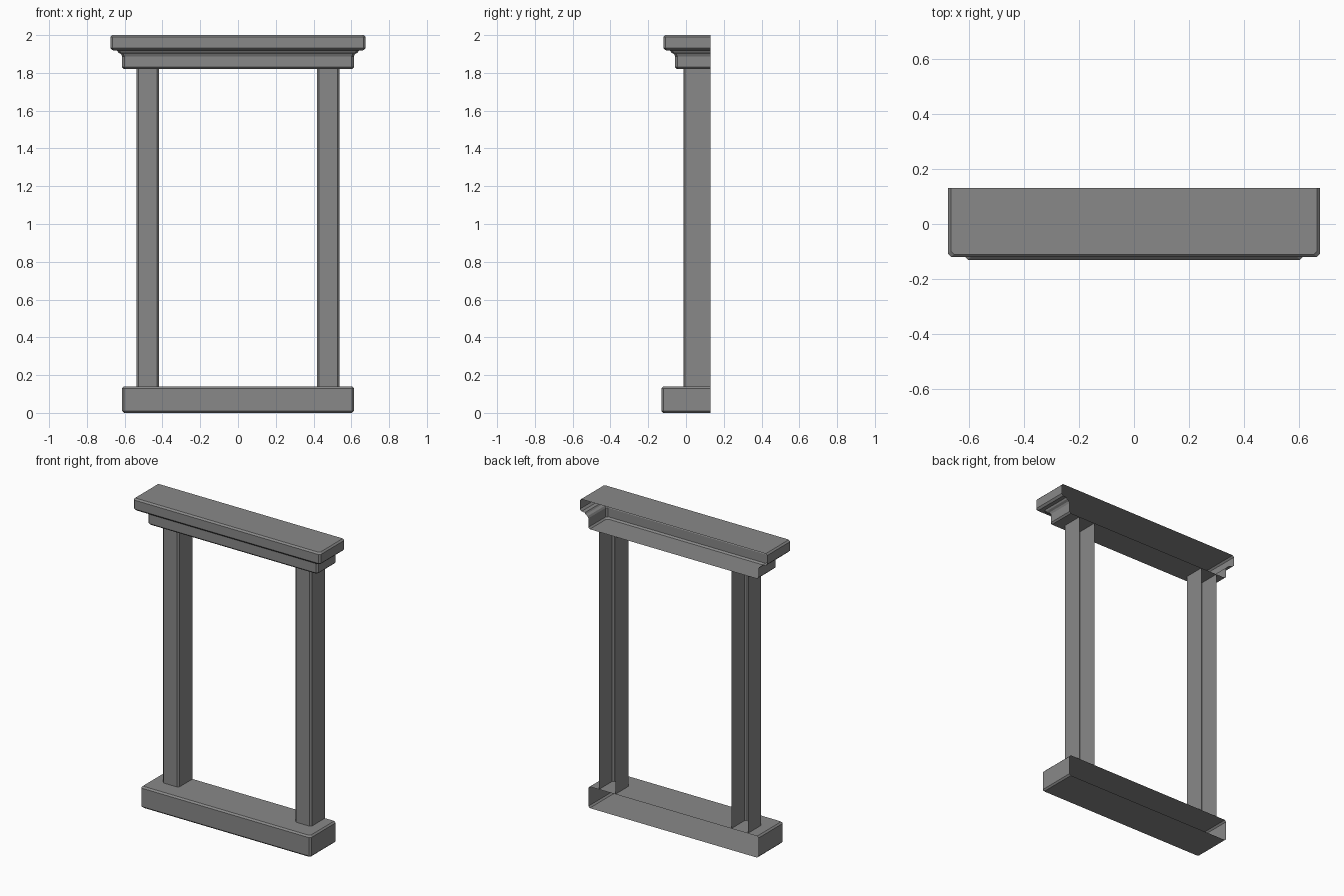
import bpy

cube = bpy.data.objects.get("Cube")
if cube:
    bpy.data.objects.remove(cube, do_unlink=True)

BACK = 0.13

stone = bpy.data.materials.new("grey stone")
stone.use_nodes = True
stone.diffuse_color = (0.25, 0.25, 0.25, 1)
stone.node_tree.nodes["Principled BSDF"].inputs["Base Color"].default_value = (0.25, 0.25, 0.25, 1)


def moulding(name, x0, x1, front, profile, chamfer, capped=True):
    """Sweep an (offset, height) profile around the two ends and the front; the back stays open."""
    verts, faces = [], []
    for off, z in profile:
        l, r, f, c = x0 - off, x1 + off, front - off, chamfer
        verts += [(l, BACK, z), (l, f + c, z), (l + c, f, z),
                  (r - c, f, z), (r, f + c, z), (r, BACK, z)]
    n = 6
    for k in range(len(profile) - 1):
        for i in range(n - 1):
            a = k * n + i
            faces.append((a, a + 1, a + n + 1, a + n))
    if capped:
        last = (len(profile) - 1) * n
        faces.append(tuple(reversed(range(n))))
        faces.append(tuple(range(last, last + n)))
    mesh = bpy.data.meshes.new(name)
    mesh.from_pydata(verts, [], faces)
    mesh.materials.append(stone)
    obj = bpy.data.objects.new(name, mesh)
    bpy.context.collection.objects.link(obj)
    return obj


# Sill: plain block with eased edges
moulding("sill", -0.614, 0.614, -0.13,
         [(-0.01, 0), (0, 0.01), (0, 0.13), (-0.01, 0.14)], 0.01)

# Posts: hollow three-sided uprights between sill and cornice
for side, name in ((-1, "right_post"), (1, "left_post")):
    moulding(name, side * 0.478 - 0.059, side * 0.478 + 0.059, -0.014,
             [(0, 0.14), (0, 1.82)], 0.01, capped=False)

# Cornice: lower band, small cove and overhanging slab
moulding("cornice", -0.614, 0.614, -0.058,
         [(-0.01, 1.82), (0, 1.83), (0, 1.888), (0.006, 1.9), (0.02, 1.908),
          (0.026, 1.918), (0.05, 1.92), (0.062, 1.932), (0.062, 1.99), (0.052, 2.0)], 0.012)
